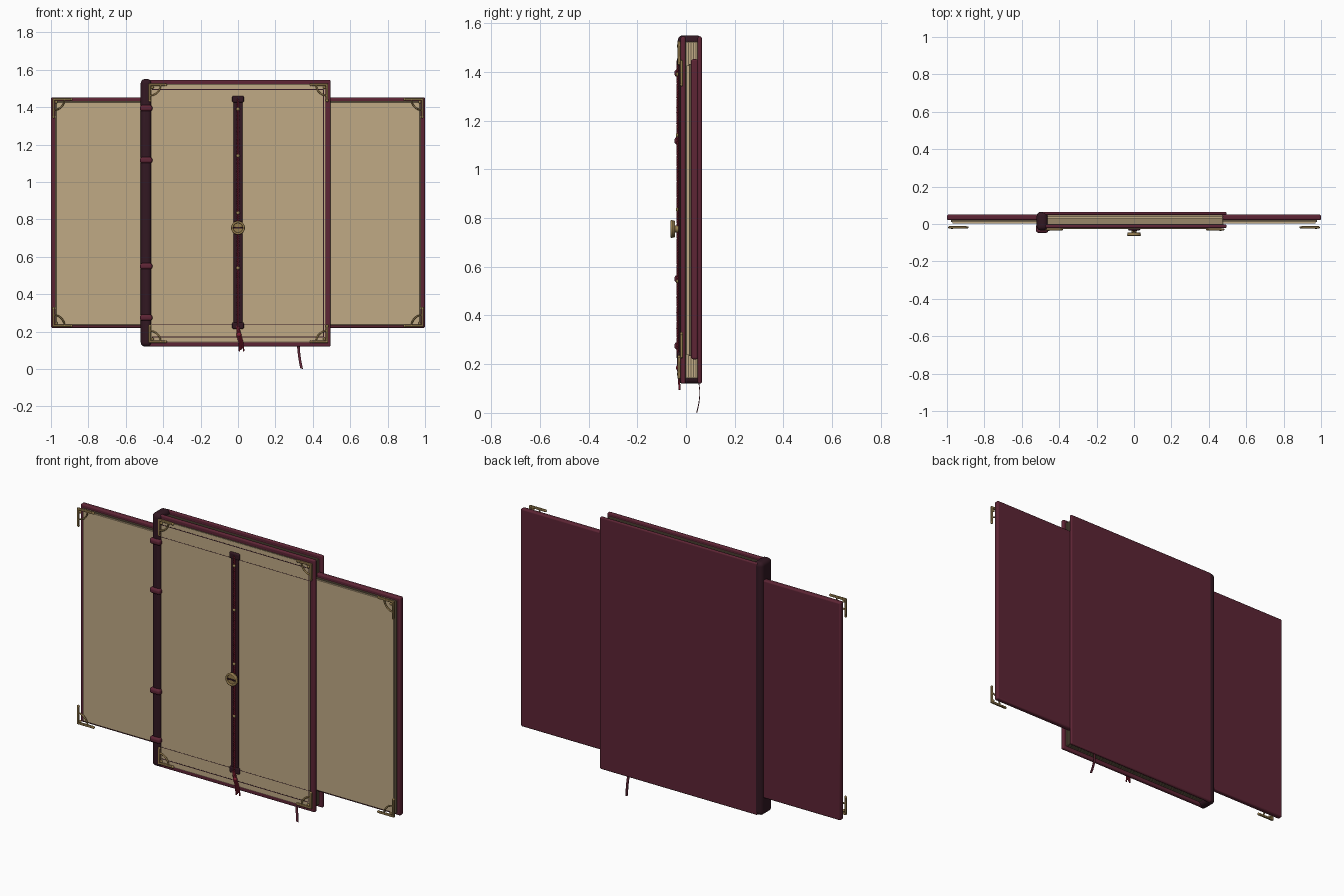
import bpy, math
from mathutils import Vector

if "Cube" in bpy.data.objects:
    bpy.data.objects.remove(bpy.data.objects["Cube"])


def mat(name, rgb):
    m = bpy.data.materials.new(name)
    m.diffuse_color = (*rgb, 1)
    m.use_nodes = True
    m.node_tree.nodes["Principled BSDF"].inputs["Base Color"].default_value = m.diffuse_color
    return m


LEATHER = mat("leather", (0.11, 0.018, 0.035))
DARK = mat("dark_leather", (0.032, 0.009, 0.016))
PAPER = mat("parchment", (0.53, 0.40, 0.235))
EDGE = mat("page_edge", (0.17, 0.13, 0.075))
GOLD = mat("aged_brass", (0.30, 0.20, 0.075))
RED = mat("red_thread", (0.24, 0.015, 0.035))


def box(name, x, y, z, m, bevel=0.0, seg=3):
    """Box from (min, max) ranges with optional rounded edges."""
    bpy.ops.mesh.primitive_cube_add(size=1, location=[sum(r) / 2 for r in (x, y, z)])
    o = bpy.context.object
    o.name = name
    o.scale = [r[1] - r[0] for r in (x, y, z)]
    bpy.ops.object.transform_apply(location=False, rotation=False)
    if bevel:
        b = o.modifiers.new("round", "BEVEL")
        b.width, b.segments = bevel, seg
        bpy.ops.object.shade_smooth_by_angle()
    o.data.materials.append(m)
    return o


def cylinder(name, loc, r, depth, m, axis="Y", bevel=0.0):
    bpy.ops.mesh.primitive_cylinder_add(vertices=32, radius=r, depth=depth, location=loc,
                                        rotation=(math.pi / 2 if axis == "Y" else 0, 0, 0))
    o = bpy.context.object
    o.name = name
    if bevel:
        b = o.modifiers.new("round", "BEVEL")
        b.width, b.segments = bevel, 3
    bpy.ops.object.shade_smooth_by_angle()
    o.data.materials.append(m)
    return o


def ball(name, loc, scale, m):
    bpy.ops.mesh.primitive_uv_sphere_add(segments=20, ring_count=12, radius=1, location=loc)
    o = bpy.context.object
    o.name = name
    o.scale = scale
    bpy.ops.object.shade_smooth()
    o.data.materials.append(m)


def cord(name, pts, r, m, res=3):
    """Round tube along a list of points."""
    c = bpy.data.curves.new(name, "CURVE")
    c.dimensions = "3D"
    c.bevel_depth, c.bevel_resolution, c.use_fill_caps = r, res, True
    s = c.splines.new("POLY")
    s.points.add(len(pts) - 1)
    for p, q in zip(s.points, pts):
        p.co = (*q, 1)
    s.use_smooth = True
    o = bpy.data.objects.new(name, c)
    bpy.context.collection.objects.link(o)
    c.materials.append(m)


def ring(name, loc, R, r, m):
    bpy.ops.mesh.primitive_torus_add(location=loc, rotation=(math.pi / 2, 0, 0), major_radius=R,
                                     minor_radius=r, major_segments=36, minor_segments=10)
    o = bpy.context.object
    o.name = name
    bpy.ops.object.shade_smooth()
    o.data.materials.append(m)


# covers of the closed volume
box("back_cover", (-0.49, 0.495), (0.048, 0.065), (0.12, 1.545), LEATHER, 0.007)
box("front_cover", (-0.49, 0.495), (-0.022, -0.002), (0.12, 1.545), LEATHER, 0.007)
box("front_panel_edge", (-0.466, 0.468), (-0.024, -0.02), (0.142, 1.523), EDGE)
box("front_panel", (-0.462, 0.464), (-0.0255, -0.02), (0.146, 1.519), PAPER)

# fine ruled lines on the front panel
for z in (0.172, 1.494):
    box("border_line", (-0.46, 0.458), (-0.0263, -0.024), (z - 0.002, z + 0.002), DARK)
box("border_line", (0.455, 0.459), (-0.0263, -0.024), (0.172, 1.494), DARK)
for z in (0.237, 1.425):
    box("spread_line", (-0.46, 0.464), (-0.0261, -0.024), (z - 0.0012, z + 0.0012), DARK)

# page block made of alternating sheets
for i in range(10):
    y, inset = -0.002 + i * 0.005, 0.004 * (i % 2)
    box("page_sheet", (-0.47, 0.478 - inset), (y, y + 0.005), (0.14 + inset, 1.526 - inset),
        (EDGE, PAPER)[i % 2])

# fold-out wings
for s, side in ((-1, "left"), (1, "right")):
    def span(a, b): return sorted((s * a, s * b))
    box(side + "_wing_board", span(0.44, 1.0), (0.021, 0.05), (0.22, 1.452), LEATHER, 0.008)
    box(side + "_wing_under_page", span(0.44, 0.979), (0.012, 0.022), (0.233, 1.432), EDGE)
    box(side + "_wing_page", span(0.44, 0.970), (0.003, 0.012), (0.238, 1.426), PAPER)

# rounded spine with raised bands
box("spine", (-0.52, -0.462), (-0.034, 0.065), (0.12, 1.55), DARK, 0.022, 6)
for z in (0.275, 0.55, 1.117, 1.395):
    box("spine_band", (-0.524, -0.458), (-0.047, 0.0), (z - 0.016, z + 0.016), LEATHER, 0.012, 4)


# brass corner brackets: L arms, quarter arc and rivet
def bracket(name, x, z, sx, sz, y, arm):
    def r(a, b, d): return sorted((a, a + d * b))
    box(name + "_arm", r(x, arm, -sx), (y, y + 0.012), r(z, 0.012, -sz), GOLD, 0.003, 2)
    box(name + "_arm", r(x, 0.012, -sx), (y, y + 0.012), r(z, arm, -sz), GOLD, 0.003, 2)
    arc = [(x - sx * (0.006 + 0.058 * math.cos(a)), y + 0.005, z - sz * (0.006 + 0.058 * math.sin(a)))
           for a in [i * math.pi / 24 for i in range(13)]]
    cord(name + "_arc", arc, 0.0045, GOLD)
    ball(name + "_rivet", (x - sx * 0.02, y + 0.003, z - sz * 0.02), (0.008, 0.006, 0.008), GOLD)
    for dx, dz in ((arm, 0.006), (0.006, arm)):
        ball(name + "_tip", (x - sx * dx, y + 0.006, z - sz * dz), (0.008, 0.006, 0.008), GOLD)


for sz, zc, zw in ((1, 1.526, 1.448), (-1, 0.14, 0.225)):
    bracket("cover_corner", -0.478, zc, -1, sz, -0.035, 0.09)
    bracket("cover_corner", 0.482, zc, 1, sz, -0.035, 0.09)
    for s in (-1, 1):
        bracket("wing_corner", s * 0.992, zw, s, sz, -0.024, 0.1)

# central strip with rounded ends and knots
box("centre_strip", (-0.024, 0.024), (-0.031, -0.02), (0.225, 1.45), DARK, 0.004)
for z in (0.232, 1.443):
    box("strip_end_cap", (-0.031, 0.031), (-0.036, -0.02), (z - 0.018, z + 0.018), DARK, 0.007)

# twisted stitching cord down the strip
for k in (0, math.pi):
    pts = [(0.004 * math.cos(a * 0.9 + k), -0.034 + 0.003 * math.sin(a * 0.9 + k), 0.225 + 1.22 * a / 400)
           for a in range(401)]
    cord("stitching_cord", pts, 0.0032, RED, 1)
for z in (0.54, 0.835, 1.14, 1.39):
    ball("cord_bead", (0, -0.036, z), (0.010, 0.006, 0.009), GOLD)

# brass clasp medallion with plain ornament
cylinder("clasp_post", (0, -0.037, 0.755), 0.014, 0.03, GOLD)
cylinder("clasp_disc", (0, -0.052, 0.755), 0.035, 0.014, GOLD, bevel=0.004)
ring("clasp_rim", (0, -0.058, 0.755), 0.031, 0.006, GOLD)
box("clasp_bar", (-0.027, 0.027), (-0.063, -0.055), (0.751, 0.759), DARK, 0.002)

# tassel at the foot of the strip
for i in range(4):
    o = i * 0.006
    cord("tassel_thread", [(-0.006 + o * 0.5, -0.034, 0.23), (-0.004 + o, -0.033, 0.18),
                           (0.006 + o, -0.029, 0.145), (0.008 + o * 1.3, -0.027, 0.095 + 0.007 * (i % 3))],
         0.004, RED)
ball("tassel_knot", (0.005, -0.033, 0.185), (0.013, 0.008, 0.012), RED)

# ribbon bookmark hanging from the page block
n = 16
verts, faces = [], []
for i in range(n + 1):
    t = i / n
    x, y, z = 0.322 + 0.018 * t * t, 0.046 + 0.012 * math.sin(math.pi * t), 0.16 * (1 - t)
    verts += [(x - 0.007, y, z + 0.004 * t), (x + 0.007, y, z)]
    if i:
        faces.append((2 * i - 2, 2 * i - 1, 2 * i + 1, 2 * i))
me = bpy.data.meshes.new("ribbon_bookmark")
me.from_pydata(verts, [], faces)
rb = bpy.data.objects.new("ribbon_bookmark", me)
bpy.context.collection.objects.link(rb)
rb.modifiers.new("thick", "SOLIDIFY").thickness = 0.003
me.materials.append(LEATHER)
